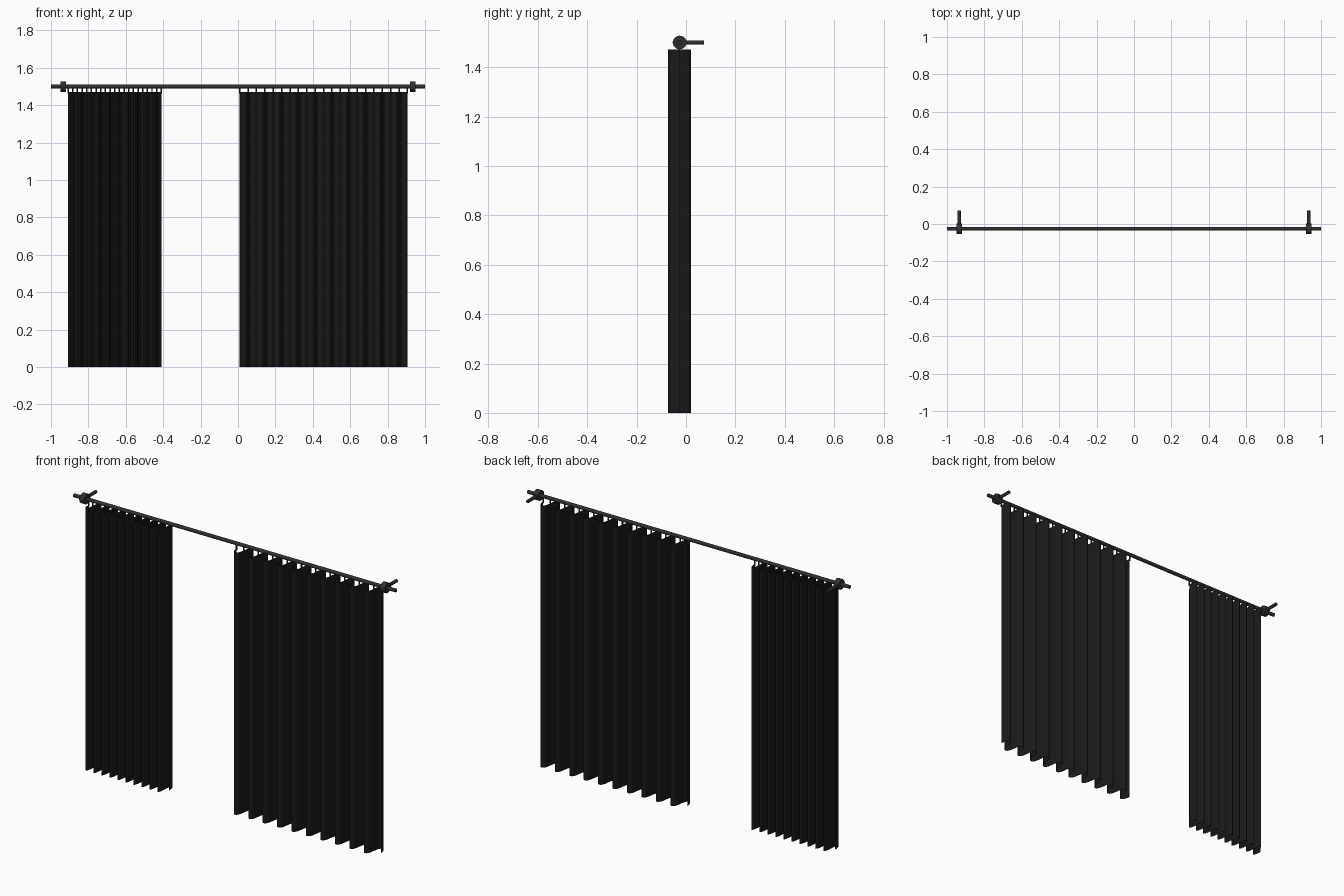
import bpy, bmesh, math
from mathutils import Vector

if "Cube" in bpy.data.objects:
    bpy.data.objects.remove(bpy.data.objects["Cube"], do_unlink=True)

ROD_Y, ROD_Z, ROD_R = -0.026, 1.5, 0.01
TOP, DEPTH, WAVES = 1.472, 0.047, 10
ROUNDNESS = 0.6


def material(name, value):
    m = bpy.data.materials.new(name)
    m.use_nodes = True
    color = (value, value, value, 1)
    m.diffuse_color = color
    m.node_tree.nodes["Principled BSDF"].inputs["Base Color"].default_value = color
    return m


fabric = material("black fabric", 0.01)
metal = material("dark metal", 0.03)


def finish(name, bm, mat, angle=40):
    mesh = bpy.data.meshes.new(name)
    bm.to_mesh(mesh)
    bm.free()
    mesh.materials.append(mat)
    ob = bpy.data.objects.new(name, mesh)
    bpy.context.collection.objects.link(ob)
    bpy.ops.object.select_all(action='DESELECT')
    ob.select_set(True)
    bpy.context.view_layer.objects.active = ob
    bpy.ops.object.shade_smooth_by_angle(angle=math.radians(angle))


def add_rod(bm, a, b, radius, sides=16):
    a, b = Vector(a), Vector(b)
    geo = bmesh.ops.create_cone(bm, cap_ends=True, segments=sides, radius1=radius,
                                radius2=radius, depth=(b - a).length)
    turn = (b - a).to_track_quat('Z', 'Y').to_matrix()
    bmesh.ops.rotate(bm, verts=geo["verts"], matrix=turn)
    bmesh.ops.translate(bm, verts=geo["verts"], vec=(a + b) / 2)


def curtain(name, x0, x1):
    # Pleated sheet of cloth with rounded folds, first fold towards the front
    bm = bmesh.new()
    steps = WAVES * 16
    per_radian = (x1 - x0) / (WAVES * math.tau)
    previous = None
    for i in range(steps + 1):
        a = i / steps * WAVES * math.tau
        x = x0 + per_radian * (a - ROUNDNESS * math.sin(2 * a) / 2)
        y = ROD_Y - DEPTH * math.sin(a)
        pair = [bm.verts.new((x, y, z)) for z in (0, TOP)]
        if previous:
            bm.faces.new((previous[0], pair[0], pair[1], previous[1]))
        previous = pair
    finish(name, bm, fabric, 60)

    # Hooks where the cloth passes under the rod
    bm = bmesh.new()
    for i in range(2 * WAVES + 1):
        x = x0 + (x1 - x0) * i / (2 * WAVES)
        add_rod(bm, (x, ROD_Y, TOP - 0.01), (x, ROD_Y, ROD_Z), 0.004, 8)
    finish(name + "_hooks", bm, metal)


curtain("right_curtain", -0.908, -0.41)
curtain("left_curtain", 0.009, 0.906)

# Curtain rod
bm = bmesh.new()
add_rod(bm, (-1, ROD_Y, ROD_Z), (1, ROD_Y, ROD_Z), ROD_R)
finish("curtain_rod", bm, metal)

# Wall brackets: a collar round the rod and an arm to the wall
for side, s in (("left", 1), ("right", -1)):
    x = 0.934 * s
    bm = bmesh.new()
    add_rod(bm, (x - 0.015, ROD_Y, ROD_Z), (x + 0.015, ROD_Y, ROD_Z), 0.028, 12)
    finish(side + "_bracket_collar", bm, metal, 20)
    bm = bmesh.new()
    add_rod(bm, (x, ROD_Y, ROD_Z), (x, 0.073, ROD_Z), 0.009)
    finish(side + "_bracket_arm", bm, metal)
